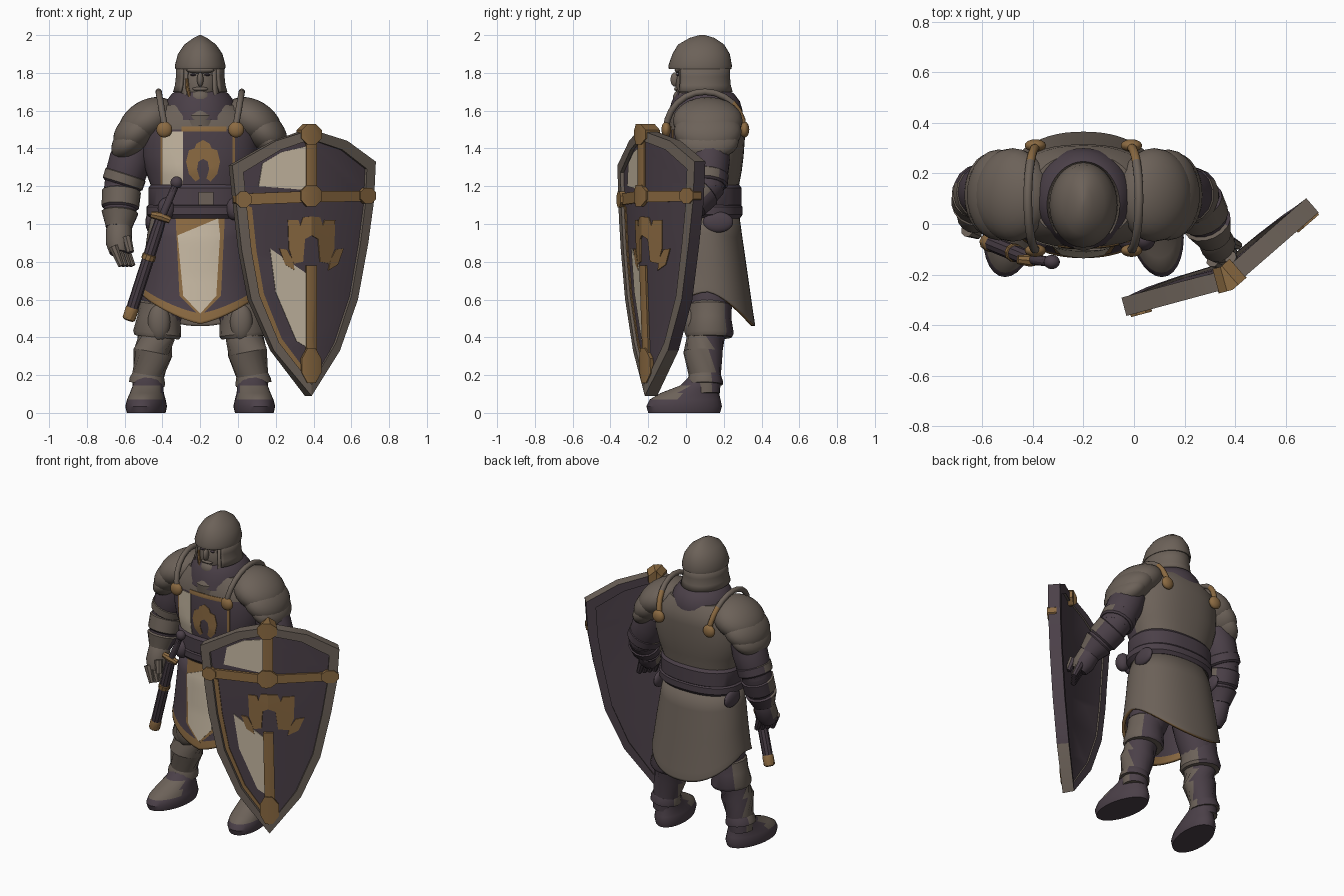
import bpy, bmesh
from math import sin, cos, pi, radians, copysign
from mathutils import Vector, Matrix
from mathutils.bvhtree import BVHTree

if "Cube" in bpy.data.objects:
    bpy.data.objects.remove(bpy.data.objects["Cube"])


def material(name, r, g, b):
    m = bpy.data.materials.new(name)
    m.use_nodes = True
    m.diffuse_color = (r, g, b, 1)
    m.node_tree.nodes["Principled BSDF"].inputs["Base Color"].default_value = (r, g, b, 1)
    return m


METAL = material("worn steel", .15, .121, .099)
CLOTH = material("dark plum cloth", .07, .051, .065)
GOLD = material("old gold", .26, .145, .054)
CREAM = material("cream cloth", .56, .475, .36)
MID = -.2      # centre line of the body
parts = []


def finish(name, bm, mats, rule=None):
    """Turn a bmesh into an object, colouring faces by an optional rule on centre and normal."""
    bmesh.ops.recalc_face_normals(bm, faces=bm.faces)
    bm.normal_update()
    if rule:
        for f in bm.faces:
            f.material_index = rule(f.calc_center_median(), f.normal)
    mesh = bpy.data.meshes.new(name)
    bm.to_mesh(mesh)
    bm.free()
    ob = bpy.data.objects.new(name, mesh)
    bpy.context.collection.objects.link(ob)
    for m in mats if isinstance(mats, tuple) else (mats,):
        mesh.materials.append(m)
    parts.append(ob)
    return ob


def skin(name, rings, mats, rule=None, closed=True, caps=True, shell=0):
    """Bridge rings of points into a surface."""
    bm = bmesh.new()
    rows = [[bm.verts.new(p) for p in ring] for ring in rings]
    n = len(rows[0])
    for a, b in zip(rows, rows[1:]):
        for i in range(n if closed else n - 1):
            j = (i + 1) % n
            bm.faces.new((a[i], a[j], b[j], b[i]))
    if caps and closed:
        bm.faces.new(rows[0])
        bm.faces.new(rows[-1])
    ob = finish(name, bm, mats, rule)
    if shell:
        mod = ob.modifiers.new("thickness", 'SOLIDIFY')
        mod.thickness = shell
        mod.material_offset_rim = 2
    return ob


def loft(name, rings, mats, rule=None, cx=MID, gap=0, power=1, seg=40, warp=None, **kw):
    """Stack of level ellipses (cy, z, rx, ry); gap opens the front, in degrees."""
    def bend(v):
        return copysign(abs(v) ** power, v)
    start, span = radians(gap - 90), radians(360 - 2 * gap)
    angles = [start + span * i / seg for i in range(seg + 1 if gap else seg)]
    rows = []
    for cy, z, rx, ry in rings:
        row = [Vector((cx + rx * bend(cos(a)), cy + ry * bend(sin(a)), z)) for a in angles]
        rows.append([warp(p) for p in row] if warp else row)
    return skin(name, rows, mats, rule, closed=not gap, **kw)


def tube(name, path, mats, rule=None, seg=16):
    """Round limb through points (x, y, z, radius)."""
    pts = [Vector(p[:3]) for p in path]
    rows = []
    for i, p in enumerate(pts):
        q = (pts[min(i + 1, len(pts) - 1)] - pts[max(i - 1, 0)]).to_track_quat('Z', 'Y')
        rows.append([p + q @ Vector((cos(2 * pi * k / seg), sin(2 * pi * k / seg), 0)) * path[i][3]
                     for k in range(seg)])
    return skin(name, rows, mats, rule)


def ball(name, loc, size, mat, tilt=0):
    bm = bmesh.new()
    bmesh.ops.create_uvsphere(bm, u_segments=24, v_segments=14, radius=1)
    move = Matrix.Translation(loc) @ Matrix.Rotation(tilt, 4, 'Y') @ Matrix.Diagonal((*size, 1))
    bmesh.ops.transform(bm, matrix=move, verts=bm.verts)
    return finish(name, bm, mat)


def slab(name, polys, mats, depth_at, lift=.004, thick=.006, step=.03, slope_at=lambda x: 0, rule=None):
    """Front-facing plates from (x, z) outlines, laid on a surface."""
    bm = bmesh.new()
    for poly in polys:
        bm.faces.new([bm.verts.new((x, 0, z)) for x, z in poly])
    bmesh.ops.remove_doubles(bm, verts=bm.verts, dist=.0005)
    bmesh.ops.triangulate(bm, faces=bm.faces)
    for axis in (0, 2):
        side = Vector((axis == 0, 0, axis == 2))
        values = [v.co[axis] for v in bm.verts]
        for k in range(int(min(values) // step) + 1, int(max(values) // step) + 1):
            bmesh.ops.bisect_plane(bm, geom=bm.verts[:] + bm.edges[:] + bm.faces[:],
                                   plane_co=side * k * step, plane_no=side)
    for v in bm.verts:
        v.co.y = depth_at(v.co.x, v.co.z) - lift
    new = bmesh.ops.extrude_face_region(bm, geom=bm.faces[:])["geom"]
    for v in [g for g in new if isinstance(g, bmesh.types.BMVert)]:
        v.co += Vector((-slope_at(v.co.x), 1, 0)).normalized() * thick
    return finish(name, bm, mats, rule)


def wrap(ob):
    """Depth of an object's front at (x, z)."""
    tree = BVHTree.FromPolygons([v.co for v in ob.data.vertices], [p.vertices for p in ob.data.polygons])

    def depth(x, z):
        hit = tree.ray_cast(Vector((x, -2, z)), Vector((0, 1, 0)))[0]
        return hit.y if hit else 0
    return depth


def box(x0, x1, z0, z1):
    return [(x0, z0), (x1, z0), (x1, z1), (x0, z1)]


def octagon(x, z, w, h):
    return [(x + w * cos(pi * (k + .5) / 4), z + h * sin(pi * (k + .5) / 4)) for k in range(8)]


def mirrored(x, half):
    return [[(x + side * dx, z) for dx, z in half] for side in (-1, 1)]


# Torso, collar and waist
torso = loft("torso", [(.1, 1.05, .25, .17), (.1, 1.2, .26, .18), (.1, 1.28, .29, .195), (.105, 1.36, .31, .2),
                       (.11, 1.5, .31, .205), (.115, 1.57, .28, .195), (.11, 1.63, .2, .165)],
             (CLOTH, METAL), lambda c, n: int(c.y > .1 or c.z > 1.5), power=.85)
loft("collar", [(.1, 1.55, .2, .2), (.105, 1.6, .195, .195), (.105, 1.65, .18, .18), (.1, 1.69, .15, .155),
                (.09, 1.71, .12, .13)], CLOTH)
loft("throat_plate", [(.05, 1.52, .12, .15), (.05, 1.575, .11, .155), (.05, 1.6, .08, .14)], METAL)
loft("sash", [(.1, 1.08, .262, .18), (.1, 1.1, .275, .195), (.1, 1.19, .275, .195), (.1, 1.21, .26, .18)], CLOTH, power=.85)
loft("belt", [(.1, 1.03, .26, .185), (.1, 1.05, .285, .2), (.1, 1.09, .285, .2), (.1, 1.1, .275, .19)], CLOTH, power=.85)
chest = wrap(torso)
slab("chest_cream_panel", [box(-.4, -.29, 1.21, 1.49)], CREAM, chest)
slab("chest_trim", [box(-.3, -.06, 1.49, 1.515), box(-.41, -.4, 1.21, 1.5), box(-.03, -.015, 1.21, 1.5)], GOLD, chest)
slab("chest_emblem", mirrored(-.185, [(0, 1.345), (.025, 1.33), (.032, 1.29), (.018, 1.24), (.04, 1.225),
                                      (.075, 1.265), (.09, 1.33), (.075, 1.39), (.045, 1.4), (.035, 1.425), (0, 1.445)]),
     GOLD, chest)
slab("buckle", [box(-.21, -.13, 1.1, 1.17)], METAL, lambda x, z: -.1, thick=.03)
for x in (-.38, -.02, .04):
    ball("belt_pouch", (x, -.06, 1.08), (.045, .045, .06), CLOTH)
for x in (-.465, .065):
    ball("hip_pouch", (x, .17, 1.01), (.025, .08, .055), CLOTH)


# Skirt dips at front and back, with a gold edge all round
def dip(p):
    drop = max(0, (1.06 - p.z) / .42) * abs((p.y - .11) / .24) ** 1.5
    p.z -= .165 * drop * (1 if p.y > .1 else max(0, 1 - abs(p.x - MID) * 1.4))
    return p


skirt = loft("skirt", [(.1, 1.06, .255, .18), (.1, .95, .28, .2), (.11, .8, .3, .22), (.115, .675, .315, .243),
                       (.115, .65, .32, .25), (.115, .64, .32, .25)],
             (CLOTH, METAL, GOLD),
             lambda c, n: 2 if c.y < .02 and c.z < .68 - .16 * max(0, 1 - abs(c.x - MID) * 3.5) else int(c.y > .02),
             power=.9, warp=dip, caps=False, shell=.02, seg=64)
front = wrap(skirt)
slab("tabard_border", [[(-.33, 1.03), (-.31, .62), (-.2, .51), (-.09, .62), (-.07, 1.03)]], GOLD, front)
slab("tabard_panel", [[(-.32, .94), (-.29, .62), (-.2, .525), (-.115, .62), (-.095, .94), (-.105, 1.03), (-.2, .99)]],
     CREAM, front, lift=.008)

# Head and helmet
ball("face", (MID, .045, 1.73), (.1, .1, .14), METAL)
ball("nose", (MID, -.058, 1.765), (.017, .024, .038), METAL)
ball("brow", (MID, -.035, 1.815), (.075, .025, .018), METAL)
ball("bearded_chin", (MID, -.01, 1.665), (.065, .06, .055), METAL)
ball("moustache", (MID, -.045, 1.715), (.042, .018, .012), METAL)
for side in (-1, 1):
    ball("eye_socket", (MID + side * .038, -.043, 1.79), (.016, .009, .006), CLOTH)
loft("helmet_dome", [(.075, 1.82, .132, .166), (.075, 1.84, .134, .168), (.08, 1.9, .118, .152), (.08, 1.95, .084, .122),
                     (.085, 1.985, .036, .066), (.085, 2, .006, .015)], METAL)
loft("helmet_guard", [(.075, 1.84, .128, .16), (.075, 1.78, .129, .158), (.075, 1.735, .134, .162), (.075, 1.7, .144, .172)],
     METAL, gap=48, shell=.012)
loft("mail_coif", [(.07, 1.82, .115, .135), (.065, 1.7, .122, .13), (.06, 1.62, .12, .135), (.06, 1.58, .13, .145)], METAL,
     gap=38, shell=.012)
loft("chin_mail", [(.055, 1.655, .1, .11), (.06, 1.62, .118, .13), (.06, 1.6, .125, .14)], METAL)
tube("coif_trim", [(-.27, -.035, 1.77, .007), (-.268, -.038, 1.72, .01), (-.255, -.045, 1.67, .008)], GOLD, seg=8)

# Shoulders and legs on both sides
for side, word in ((-1, "right_"), (1, "left_")):
    def X(d):
        return MID + side * d

    def limb(name, path, mats, rule=None):
        return tube(word + name, [(X(d), y, z, r) for d, y, z, r in path], mats, rule)

    def behind(c, n):
        return int(n.y > .35)

    for name, d, z, size, tilt in (("shoulder_dome", .28, 1.545, (.165, .185, .11), .55),
                                   ("shoulder_lame", .335, 1.49, (.145, .18, .1), .75),
                                   ("lower_shoulder_lame", .365, 1.44, (.125, .165, .08), .75)):
        ball(word + name, (X(d), .115, z), size, METAL, side * tilt)
    limb("shoulder_flange", [(.185 + .035 * abs(sin(a)), .1 - .205 * cos(a), 1.5 + .2 * sin(a), .017)
                             for a in [pi * k / 12 for k in range(13)]], (METAL, GOLD), lambda c, n: int(c.y > .25))
    for y in (-.105, .31):
        ball(word + "shoulder_clasp", (X(.19), y, 1.5), (.042, .025, .042), GOLD)
    limb("thigh", [(.13, .12, .85, .13), (.165, .13, .7, .13), (.19, .13, .6, .125), (.21, .125, .48, .1)], CLOTH)
    limb("shin", [(.22, .125, .5, .1), (.235, .105, .4, .1), (.25, .09, .32, .105), (.275, .1, .2, .085),
                  (.285, .105, .1, .075)], (METAL, CLOTH), behind)
    limb("knee_plate", [(.205, .125, .585, .1), (.208, .125, .57, .115), (.218, .125, .5, .115), (.228, .125, .42, .128),
                        (.23, .125, .4, .118)], (METAL, CLOTH), lambda c, n: int(n.y > .6))
    ball(word + "knee_cap", (X(.218), .03, .48), (.06, .045, .1), METAL)
    limb("greave_cuff", [(.275, .1, .2, .085), (.28, .1, .17, .095), (.283, .1, .15, .095)], (METAL, CLOTH), behind)
    loft(word + "boot", [(-.01, 0, .1, .19), (-.01, .035, .108, .2), (-.005, .07, .1, .188), (.02, .105, .088, .155),
                         (.07, .145, .08, .1), (.1, .2, .07, .075)], (CLOTH, METAL),
         lambda c, n: int(.08 < c.z < .14 and c.y < -.02), cx=X(.285), seg=28,
         warp=lambda p: p + Vector((side * -.12 * p.y, 0, 0)))


# Arms: sleeve, plates and gauntlet
def arm(word, shoulder, elbow, wrist, hand):
    s, e, w, h = (Vector(v) for v in (shoulder, elbow, wrist, hand))

    def under(c, n):
        return int(n.y > .4 or n.z < -.3)

    def run(name, a, b, stations, mat):
        tube(word + name, [(*a.lerp(b, t), r) for t, r in stations], (mat, CLOTH), under)

    run("sleeve", s, e, [(0, .1), (.4, .112), (.75, .107), (1.1, .09)], CLOTH)
    run("forearm", e, w, [(-.15, .09), (.3, .098), (.7, .085), (1, .07)], CLOTH)
    run("elbow_plate", s, e, [(.7, .1), (.74, .112), (.94, .111), (.98, .1)], METAL)
    run("vambrace", e, w, [(.1, .09), (.14, .104), (.55, .1), (.6, .088)], METAL)
    run("cuff", e, w, [(.66, .086), (.7, .098), (1, .076), (1.1, .07)], METAL)
    run("palm", w, h, [(-.1, .055), (.2, .068), (.8, .07), (1.2, .05)], METAL)
    for k in range(4):
        root = h + Vector((-.03 + .02 * k, -.045 + .026 * k, .01))
        tube(word + "finger", [(*(root + Vector((.014 * j, -.006 * j, -.034 * j))), .026 - .003 * j)
                               for j in range(4)], (METAL, CLOTH), under, seg=8)
    tube(word + "thumb", [(*(h + Vector((.04, -.03, .06))), .026), (*(h + Vector((.06, -.055, -.02))), .02)],
         (METAL, CLOTH), under, seg=8)


arm("right_arm_", (-.54, .13, 1.43), (-.615, .125, 1.2), (-.63, .07, 1), (-.63, .02, .87))
arm("left_arm_", (.14, .13, 1.43), (.24, .11, 1.2), (.31, -.04, 1.05), (.34, -.1, .95))

# Sheathed sword on the right hip
tip, throat, pommel = Vector((-.58, -.07, .49)), Vector((-.41, -.14, 1.02)), Vector((-.325, -.15, 1.22))
for name, a, b, r, mat in (("scabbard", tip, throat, .032, CLOTH), ("scabbard_tip", tip, tip.lerp(throat, .13), .035, GOLD),
                           ("scabbard_band", tip.lerp(throat, .6), tip.lerp(throat, .66), .037, GOLD),
                           ("sword_grip", throat, pommel, .02, CLOTH)):
    tube(name, [(*a.lerp(b, t), r * k) for t, k in ((0, .7), (.1, 1), (.9, 1), (1, .9))], mat, seg=10)
tube("sword_guard", [(-.46, -.14, 1.05, .018), (-.41, -.145, 1.04, .024), (-.36, -.14, 1.02, .018)], GOLD, seg=8)
ball("pommel", pommel, (.032, .028, .032), CLOTH)

# Shield folded along its vertical ridge
RIDGE = .39


def fold(x, z):
    bend = .27 * (x - RIDGE) if x < RIDGE else .87 * (x - RIDGE)
    return bend - .23 + .035 * max(0, 1 - z)


def slope(x):
    return .55 if abs(x - RIDGE) < .001 else .27 if x < RIDGE else .87


def shield(name, polys, mats, lift, thick, rule=None):
    return slab(name, polys, mats, fold, lift, thick, RIDGE, slope, rule)


outline = [(RIDGE, 1.5), (.2, 1.44), (-.03, 1.31), (-.01, 1.12), (.02, .86), (.07, .6), (.19, .33), (RIDGE, .09),
           (.54, .33), (.635, .6), (.69, .9), (.72, 1.12), (.73, 1.33), (.58, 1.44)]


def shrink(k, m):
    return [(RIDGE + (x - RIDGE) * k, .85 + (z - .85) * m) for x, z in outline]


def border(outer, inner, first, last):
    n = len(outer)
    return [[outer[i % n], outer[(i + 1) % n], inner[(i + 1) % n], inner[i % n]] for i in range(first, last)]


inner = shrink(.86, .92)
shield("shield_board", [shrink(.96, .97)], CLOTH, 0, .045)
shield("shield_rim", border(outline, inner, 0, len(outline)), (METAL, CLOTH), .02, .075, lambda c, n: int(n.y > .5))
shield("shield_inner_trim", border(inner, shrink(.79, .88), 3, 7), GOLD, .005, .009)
shield("shield_cream_upper", [[(.11, 1.2), (.36, 1.18), (.36, 1.41), (.23, 1.38), (.13, 1.32)]], CREAM, .006, .009)
shield("shield_cream_lower", [[(.17, .87), (.36, .74), (.36, .35), (.31, .38), (.2, .64)]], CREAM, .006, .009)
shield("shield_cross", [box(.362, .418, 1.15, 1.45), box(.362, .418, .2, .78),
                        [(.01, 1.1), (RIDGE, 1.115), (.7, 1.12), (.7, 1.175), (RIDGE, 1.175), (.01, 1.16)]], GOLD, .018, .025)
for x, z, w, h, t in ((RIDGE, 1.475, .058, .058, .1), (RIDGE, 1.15, .06, .062, .06), (.03, 1.13, .045, .045, .06),
                      (.69, 1.15, .045, .045, .06), (RIDGE, .25, .055, .1, .06)):
    shield("shield_boss", [octagon(x, z, w, h)], GOLD, .03, t)
shield("shield_emblem", mirrored(RIDGE, [(0, .94), (.035, .92), (.045, .8), (.095, .79), (.12, .87), (.125, 1.02),
                                         (.07, 1.02), (.06, .99), (.045, 1.035), (0, 1.04)]), GOLD, .007, .009)
shield("shield_emblem_wing", mirrored(RIDGE, [(.09, .755), (.14, .785), (.17, .87), (.13, .865), (.1, .81)]), GOLD, .008, .009)

# Smooth shading with crisp plate edges
bpy.ops.object.select_all(action='DESELECT')
for ob in parts:
    ob.select_set(True)
bpy.context.view_layer.objects.active = parts[0]
bpy.ops.object.shade_smooth_by_angle(angle=radians(35))
